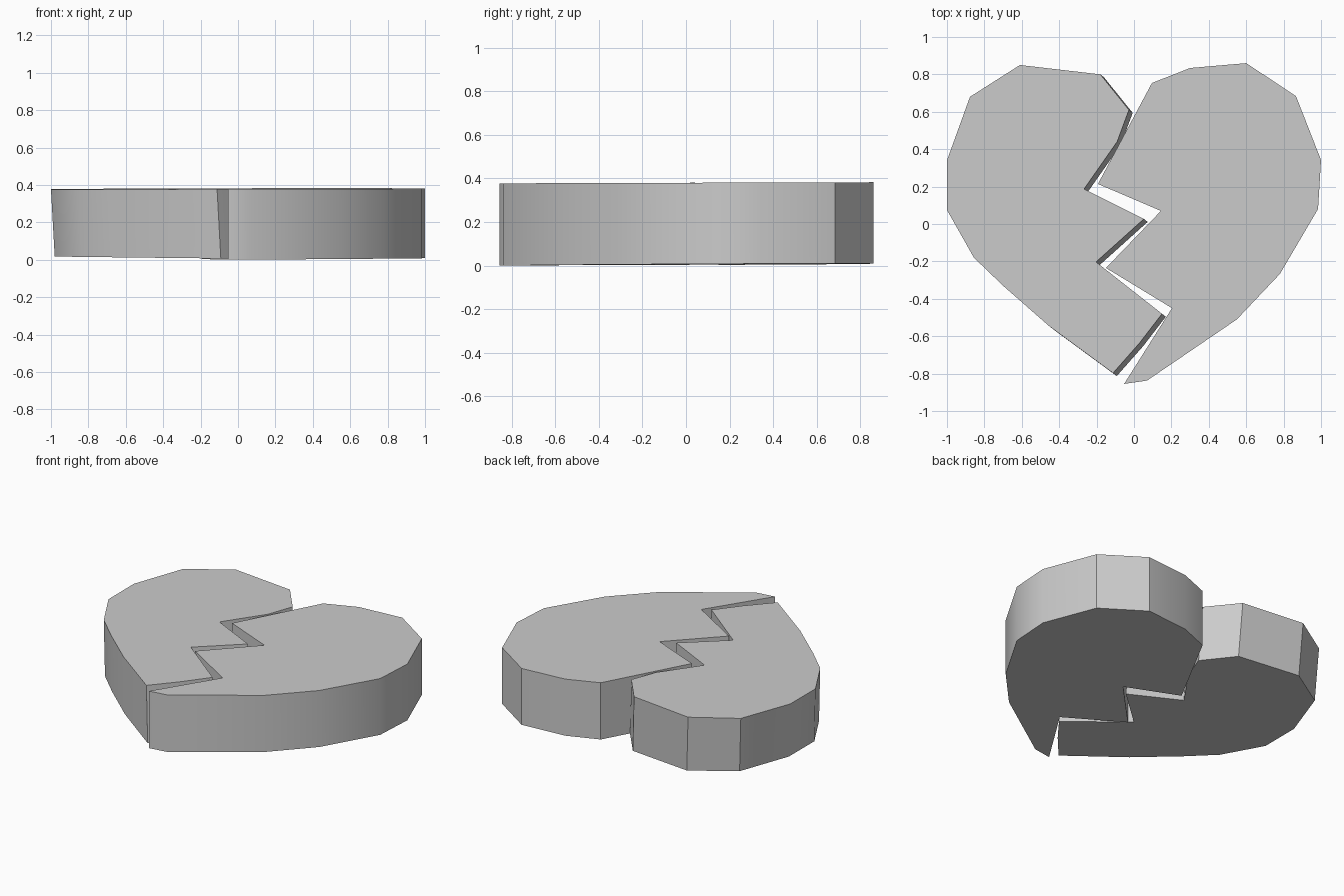
import bpy, bmesh, math

if "Cube" in bpy.data.objects:
    bpy.data.objects.remove(bpy.data.objects["Cube"])

# Top outlines of the two halves, counter-clockwise
LEFT = [(-0.61, 0.85), (-0.877, 0.68), (-1.0, 0.34), (-1.0, 0.075),
        (-0.856, -0.18), (-0.70, -0.33), (-0.455, -0.545), (-0.112, -0.797),
        (0.03, -0.636), (0.15, -0.48), (-0.203, -0.203), (0.053, 0.027),
        (-0.267, 0.187), (-0.09, 0.44), (-0.027, 0.61), (-0.18, 0.80)]
RIGHT = [(0.096, 0.754), (-0.193, 0.214), (0.144, 0.07), (-0.15, -0.235),
         (0.203, -0.45), (-0.053, -0.855), (0.07, -0.837), (0.55, -0.51),
         (0.78, -0.267), (0.984, 0.08), (1.0, 0.342), (0.866, 0.684),
         (0.60, 0.86), (0.30, 0.834)]


def heart_half(name, outline, shift, bottom, top):
    """Slab between two slightly tilted planes; the underside is shifted."""
    bm = bmesh.new()
    hi = [bm.verts.new((x, y, top(x, y))) for x, y in outline]
    lo = [bm.verts.new((x + shift[0], y + shift[1], bottom(x, y)))
          for x, y in outline]
    bm.faces.new(hi)
    bm.faces.new(lo[::-1])
    for i in range(len(outline)):
        j = (i + 1) % len(outline)
        bm.faces.new((hi[i], lo[i], lo[j], hi[j]))
    bmesh.ops.recalc_face_normals(bm, faces=bm.faces)
    mesh = bpy.data.meshes.new(name)
    bm.to_mesh(mesh)
    bm.free()
    obj = bpy.data.objects.new(name, mesh)
    bpy.context.collection.objects.link(obj)
    bpy.ops.object.select_all(action='DESELECT')
    obj.select_set(True)
    bpy.context.view_layer.objects.active = obj
    bpy.ops.object.shade_smooth_by_angle(angle=math.radians(30))


# Left half leans outwards a little
heart_half("left_heart_half", LEFT, (0.02, -0.016),
           lambda x, y: 0.008 - 0.009 * x + 0.003 * y,
           lambda x, y: 0.38 + 0.004 * x + 0.003 * y)

# Right half stands upright
heart_half("right_heart_half", RIGHT, (0.0, 0.0),
           lambda x, y: 0.004 * (x + 0.053) + 0.004 * (y + 0.855),
           lambda x, y: 0.38 + 0.003 * y)
